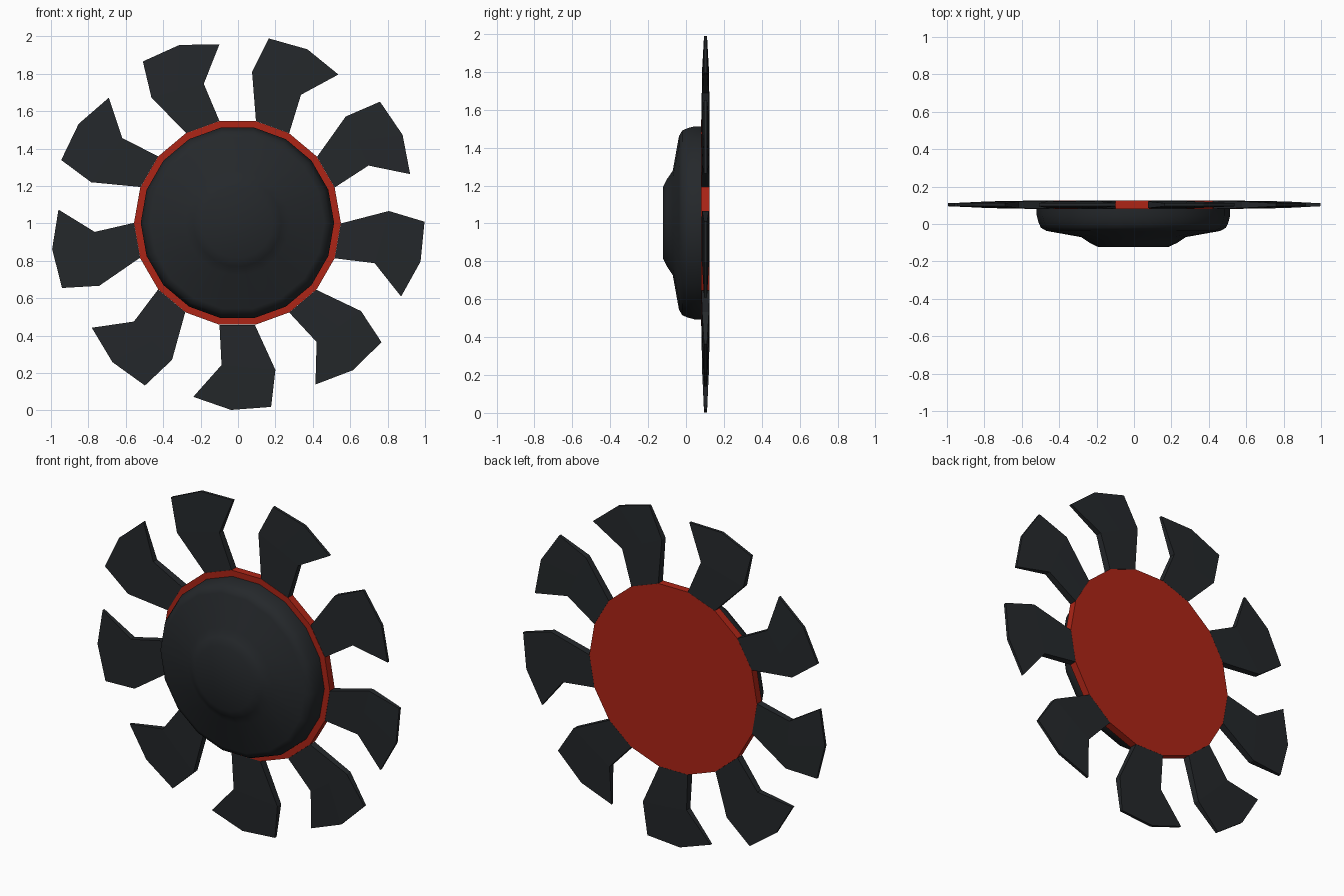
import bpy, bmesh
from math import sin, cos, radians

if "Cube" in bpy.data.objects:
    bpy.data.objects.remove(bpy.data.objects["Cube"])

CX, CZ, SIDES = -0.003, 1.003, 18


def material(name, rgb):
    m = bpy.data.materials.new(name)
    m.diffuse_color = (*rgb, 1)
    m.use_nodes = True
    m.node_tree.nodes["Principled BSDF"].inputs["Base Color"].default_value = m.diffuse_color
    return m


black = material("black", (0.018, 0.021, 0.024))
red = material("red", (0.42, 0.018, 0.008))


def finish(name, bm, mat, smooth=False):
    bmesh.ops.recalc_face_normals(bm, faces=bm.faces[:])
    me = bpy.data.meshes.new(name)
    bm.to_mesh(me)
    bm.free()
    me.materials.append(mat)
    for p in me.polygons:
        p.use_smooth = smooth
    ob = bpy.data.objects.new(name, me)
    bpy.context.collection.objects.link(ob)
    return ob


def lathe(name, profile, mat, cap_back, smooth):
    """Rings of (radius, y) around the y axis, closed at the front."""
    bm = bmesh.new()
    rings = []
    for r, y in profile:
        rings.append([bm.verts.new((CX + r * cos(radians(20 * i)), y,
                                    CZ + r * sin(radians(20 * i)))) for i in range(SIDES)])
    for a, b in zip(rings, rings[1:]):
        for i in range(SIDES):
            j = (i + 1) % SIDES
            bm.faces.new((a[i], a[j], b[j], b[i]))
    bm.faces.new(rings[-1])
    if cap_back:
        bm.faces.new(rings[0])
    return finish(name, bm, mat, smooth)


# red backing disc
lathe("backing_disc", [(0.553, 0.125), (0.553, 0.08)], red, True, False)

# smooth domed hub with a raised centre
lathe("hub_dome", [(0.517, 0.082), (0.517, 0.045), (0.508, 0.01), (0.495, -0.02),
                   (0.465, -0.037), (0.28, -0.07), (0.235, -0.1), (0.19, -0.122)],
      black, False, True)

# hooked blade pointing down: three rows of (x, z), with half thickness per row
ROWS = [
    (0.022, [(-0.096, -0.545), (0.0, -0.545), (0.093, -0.545)]),
    (0.018, [(-0.085, -0.76), (0.06, -0.775), (0.203, -0.786)]),
    (0.008, [(-0.236, -0.93), (-0.034, -1.0), (0.18, -0.984)]),
]


def blade(name, angle):
    c, s = cos(radians(angle)), sin(radians(angle))
    bm = bmesh.new()
    sides = []
    for sign in (-1, 1):
        sides.append([[bm.verts.new((CX + x * c - z * s, 0.103 + sign * h, CZ + x * s + z * c))
                       for x, z in pts] for h, pts in ROWS])
    for g in sides:
        for r in range(2):
            for k in range(2):
                bm.faces.new((g[r][k], g[r][k + 1], g[r + 1][k + 1], g[r + 1][k]))
    # walls joining front and back around the outline
    loop = [(0, 0), (1, 0), (2, 0), (2, 1), (2, 2), (1, 2), (0, 2), (0, 1)]
    f, b = sides
    for (r, k), (r2, k2) in zip(loop, loop[1:] + loop[:1]):
        bm.faces.new((f[r][k], f[r2][k2], b[r2][k2], b[r][k]))
    return finish(name, bm, black)


for n in range(9):
    blade(f"blade_{n + 1}", 40 * n)
